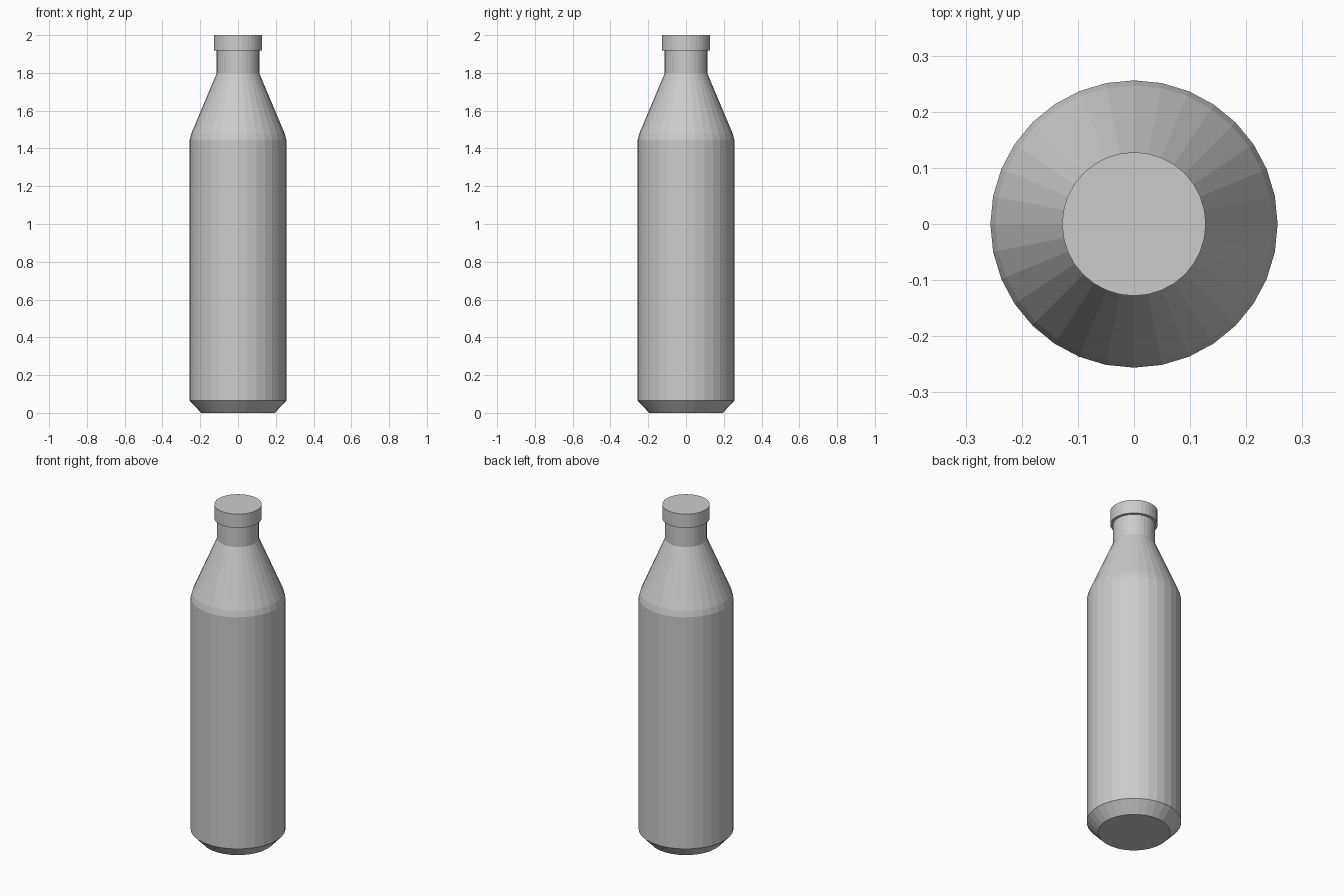
import bpy, bmesh
from math import cos, sin, tau

if "Cube" in bpy.data.objects:
    bpy.data.objects.remove(bpy.data.objects["Cube"])

SIDES = 32


def lathe(name, profile, close_bottom=False, close_top=False):
    """Revolve (radius, height) points around z with flat facets."""
    bm = bmesh.new()
    rings = [[bm.verts.new((r * cos(tau * i / SIDES), r * sin(tau * i / SIDES), z))
              for i in range(SIDES)] for r, z in profile]
    for low, high in zip(rings, rings[1:]):
        for i in range(SIDES):
            j = (i + 1) % SIDES
            bm.faces.new((low[i], low[j], high[j], high[i]))
    if close_bottom:
        bm.faces.new(rings[0][::-1])
    if close_top:
        bm.faces.new(rings[-1])
    mesh = bpy.data.meshes.new(name)
    bm.to_mesh(mesh)
    bm.free()
    obj = bpy.data.objects.new(name, mesh)
    bpy.context.collection.objects.link(obj)
    return obj


# Bottle: bevelled base, straight body, sloping shoulder, neck
lathe("bottle_body", [(0.195, 0.0), (0.256, 0.065), (0.256, 1.445), (0.247, 1.48),
                      (0.113, 1.797), (0.113, 1.918)], close_bottom=True)

# Cap: overhanging underside, rim and closed top
lathe("bottle_cap", [(0.113, 1.918), (0.128, 1.918), (0.128, 2.0)], close_top=True)
